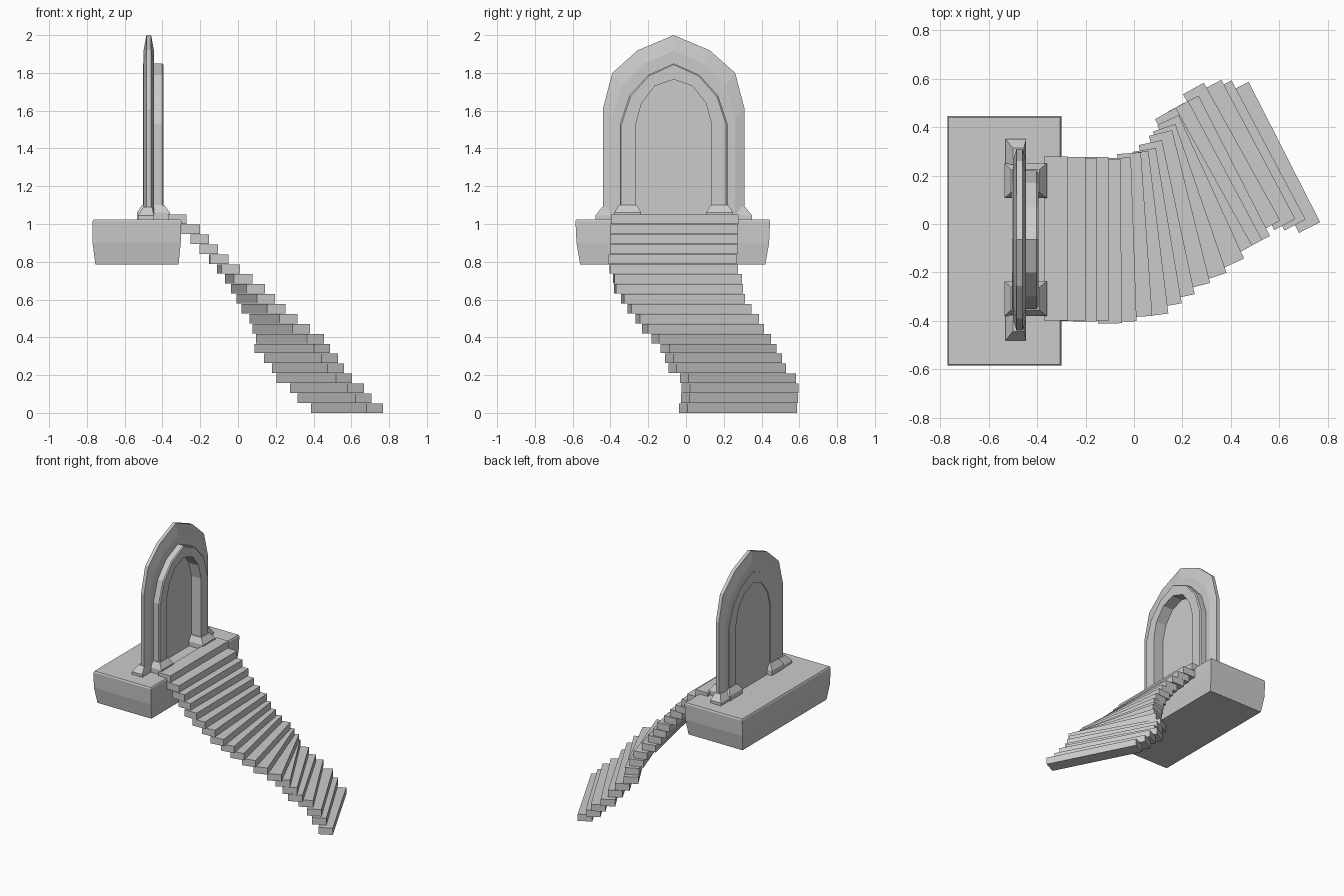
import bpy, bmesh
from math import radians
from mathutils import Matrix, Vector

if "Cube" in bpy.data.objects:
    bpy.data.objects.remove(bpy.data.objects["Cube"])

CY = -0.065  # centre line of the doorway


def make(name, rings, closed=False):
    """Skin matching loops of points; cap the ends or close the loop of rings."""
    bm = bmesh.new()
    vr = [[bm.verts.new(p) for p in r] for r in rings]
    n = len(vr[0])
    pairs = list(zip(vr, vr[1:])) + ([(vr[-1], vr[0])] if closed else [])
    for a, b in pairs:
        for i in range(n):
            bm.faces.new((a[i], a[(i + 1) % n], b[(i + 1) % n], b[i]))
    if not closed:
        bm.faces.new(vr[0])
        bm.faces.new(vr[-1])
    bmesh.ops.recalc_face_normals(bm, faces=bm.faces)
    me = bpy.data.meshes.new(name)
    bm.to_mesh(me)
    bm.free()
    ob = bpy.data.objects.new(name, me)
    bpy.context.collection.objects.link(ob)
    return ob


def rect(x0, x1, y0, y1, z):
    return [(x0, y0, z), (x1, y0, z), (x1, y1, z), (x0, y1, z)]


def arch(half, x):
    """Full arch outline at depth x from the half outline."""
    pts = half + [(-y, z) for y, z in reversed(half[:-1])]
    return [(x, CY + y, z) for y, z in pts]


# Stone platform
make("platform", [rect(-0.755, -0.315, -0.56, 0.42, 0.785),
                  rect(-0.77, -0.303, -0.58, 0.44, 0.9),
                  rect(-0.77, -0.30, -0.585, 0.445, 1.015),
                  rect(-0.765, -0.305, -0.58, 0.44, 1.025)])

# Arch outlines, half width and height, from foot to apex
outer = [(0.375, 1.025), (0.375, 1.61), (0.325, 1.80), (0.19, 1.92), (0, 2.0)]
inner = [(0.285, 1.025), (0.285, 1.53), (0.235, 1.68), (0.135, 1.79), (0, 1.85)]
door = [(0.20, 1.025), (0.20, 1.53), (0.17, 1.64), (0.10, 1.73), (0, 1.765)]
mid = [tuple(Vector(a).lerp(Vector(b), 0.55)) for a, b in zip(outer, inner)]


# Frames: each cross-section corner is one arch line
def frame(name, section):
    lines = [arch(h, x) for h, x in section]
    make(name, [list(r) for r in zip(*lines)])


frame("outer_frame", [(outer, -0.485), (outer, -0.46), (mid, -0.445),
                      (inner, -0.445), (inner, -0.50), (mid, -0.50)])
frame("inner_frame", [(inner, -0.402), (mid_in := [(y * 0.975, z - 0.006) for y, z in inner], -0.395),
                      (door, -0.395), (door, -0.503), (inner, -0.503)])
make("door_panel", [arch(door, -0.497), arch(door, -0.475)])

# Flared feet of both frames
for side, label in ((1, "right"), (-1, "left")):
    def foot(name, levels):
        rings = []
        for x0, x1, y0, y1, z in levels:
            a, b = sorted((CY + side * y0, CY + side * y1))
            rings.append(rect(x0, x1, a, b, z))
        make(name + "_" + label, rings)

    foot("inner_foot", [(-0.535, -0.36, 0.172, 0.315, 1.02),
                        (-0.535, -0.36, 0.172, 0.315, 1.06),
                        (-0.508, -0.39, 0.195, 0.29, 1.10)])
    foot("outer_foot", [(-0.53, -0.445, 0.31, 0.415, 1.02),
                        (-0.53, -0.445, 0.31, 0.415, 1.045),
                        (-0.50, -0.455, 0.31, 0.378, 1.09)])

# Curving stair: centre x, centre y, turn in degrees, bottom to top
steps = [(.577, .275, 27), (.512, .283, 28), (.47, .285, 28), (.403, .275, 29),
         (.37, .218, 27), (.333, .198, 28), (.287, .172, 29), (.275, .133, 24.5),
         (.23, .09, 19), (.188, .06, 14), (.135, .018, 12), (.095, -.015, 9.5),
         (.052, -.04, 7), (.003, -.045, 4), (-.05, -.065, 2), (-.102, -.072, .5),
         (-.155, -.062, 0), (-.203, -.065, 0), (-.25, -.062, 0), (-.322, -.06, 0)]
for i, (x, y, a) in enumerate(steps):
    h = 0.325 if i < 12 else 0.338
    z = i / 19
    ob = make("step_%02d" % (i + 1), [rect(-0.049, 0.049, -h, h, 0),
                                      rect(-0.049, 0.049, -h, h, 0.05)])
    ob.data.transform(Matrix.Translation((x, y, z)) @ Matrix.Rotation(radians(a), 4, 'Z'))
